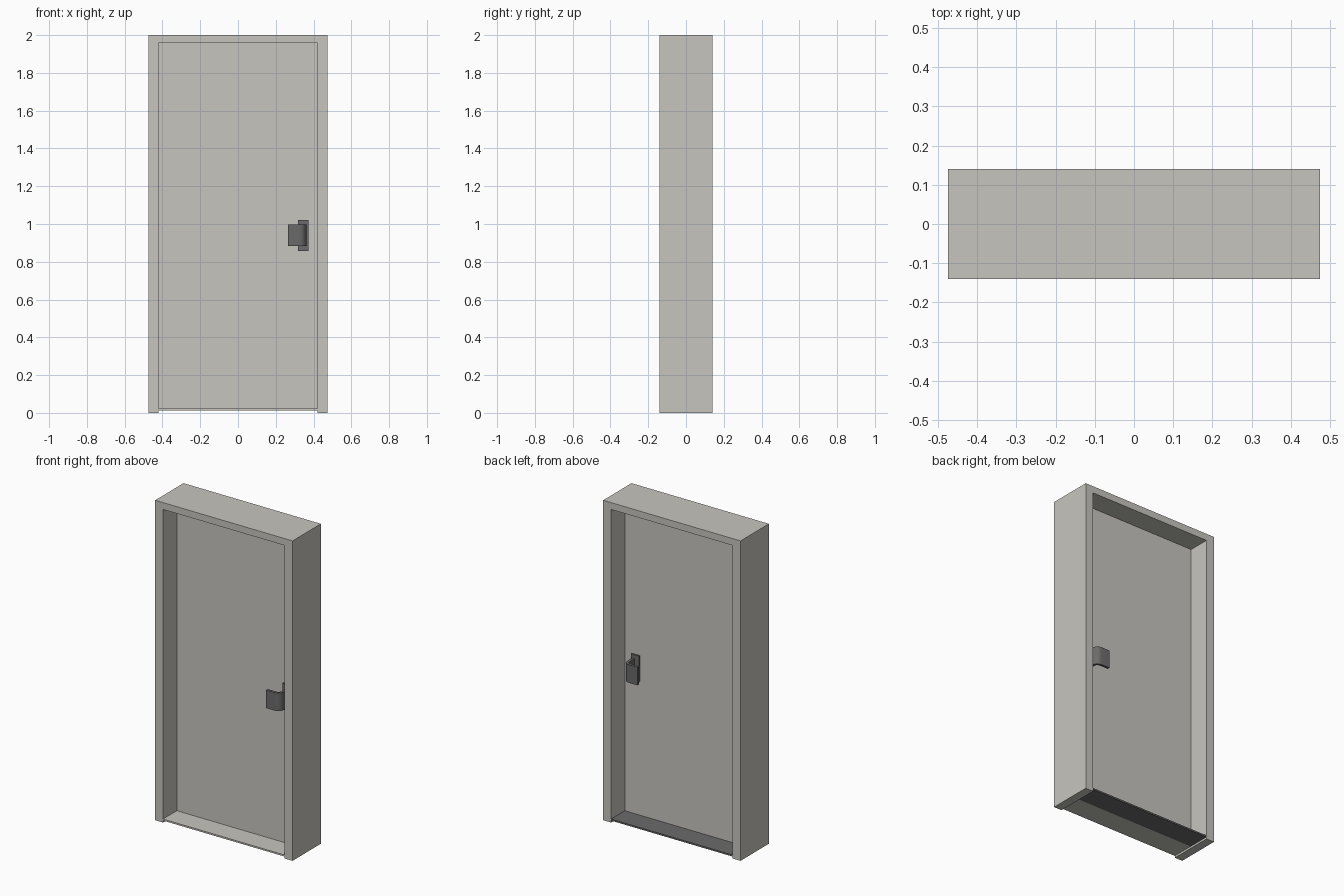
import bpy, bmesh, math

if "Cube" in bpy.data.objects:
    bpy.data.objects.remove(bpy.data.objects["Cube"])


def material(name, rgb):
    m = bpy.data.materials.new(name)
    m.diffuse_color = (*rgb, 1.0)
    m.use_nodes = True
    m.node_tree.nodes["Principled BSDF"].inputs["Base Color"].default_value = m.diffuse_color
    return m


STONE = material("warm grey paint", (0.57, 0.56, 0.52))
METAL = material("dark metal", (0.145, 0.145, 0.145))


def prism(name, points, lo, hi, axis, mat):
    """Extrude a 2D outline from lo to hi: axis 'y' uses (x, z), axis 'z' uses (x, y)."""
    bm = bmesh.new()

    def place(p, t):
        return (p[0], t, p[1]) if axis == 'y' else (p[0], p[1], t)
    a = [bm.verts.new(place(p, lo)) for p in points]
    b = [bm.verts.new(place(p, hi)) for p in points]
    bm.faces.new(a)
    bm.faces.new(b[::-1])
    n = len(points)
    for i in range(n):
        j = (i + 1) % n
        bm.faces.new((a[i], b[i], b[j], a[j]))
    bmesh.ops.recalc_face_normals(bm, faces=bm.faces)
    me = bpy.data.meshes.new(name)
    bm.to_mesh(me)
    bm.free()
    me.materials.append(mat)
    ob = bpy.data.objects.new(name, me)
    bpy.context.collection.objects.link(ob)
    return ob


def box(name, x, y, z, mat):
    outline = [(x[0], y[0]), (x[1], y[0]), (x[1], y[1]), (x[0], y[1])]
    return prism(name, outline, z[0], z[1], 'z', mat)


W, D, H = 0.475, 0.14, 2.0       # outer size of frame
IN, TOP, SILL = 0.42, 1.957, 0.022   # opening

# door frame: two jambs and a head
prism("door_frame", [(-W, 0), (-IN, 0), (-IN, TOP), (IN, TOP), (IN, 0),
                     (W, 0), (W, H), (-W, H)], -D, D, 'y', STONE)

# threshold: painted at the front, metal at the back
box("front_sill", (-IN, IN), (-D, 0), (0.012, SILL), STONE)
box("back_sill", (-IN, IN), (0, D), (0.012, SILL), METAL)

# thin door with a narrow seam beside each jamb
box("door_seam", (-IN, IN), (-0.001, 0.001), (SILL, TOP), STONE)
box("door_leaf", (-0.41, 0.41), (-0.004, 0.004), (SILL, TOP), STONE)


def paddle_outline(side):
    """Arm leaving the door, bending round into a flat paddle."""
    cx, cy, ro, ri = 0.325, 0.064, 0.037, 0.021
    arc = [math.radians(a) for a in range(0, 91, 15)]
    outer = [(cx + ro * math.cos(a), cy + ro * math.sin(a)) for a in arc]
    inner = [(cx + ri * math.cos(a), cy + ri * math.sin(a)) for a in reversed(arc)]
    pts = [(cx + ro, 0.01)] + outer + [(0.265, cy + ro), (0.265, cy + ri)] \
        + inner + [(cx + ri, 0.01)]
    return [(x, side * y) for x, y in pts]


# handles on both sides of the door
for label, s in (("front", -1), ("back", 1)):
    box(label + "_handle_plate", (0.317, 0.372), sorted((0.003 * s, 0.014 * s)),
        (0.857, 1.02), METAL)
    paddle = prism(label + "_handle_paddle", paddle_outline(s), 0.884, 0.997, 'z', METAL)
    bpy.ops.object.select_all(action='DESELECT')
    bpy.context.view_layer.objects.active = paddle
    paddle.select_set(True)
    bpy.ops.object.shade_smooth_by_angle(angle=math.radians(30))
